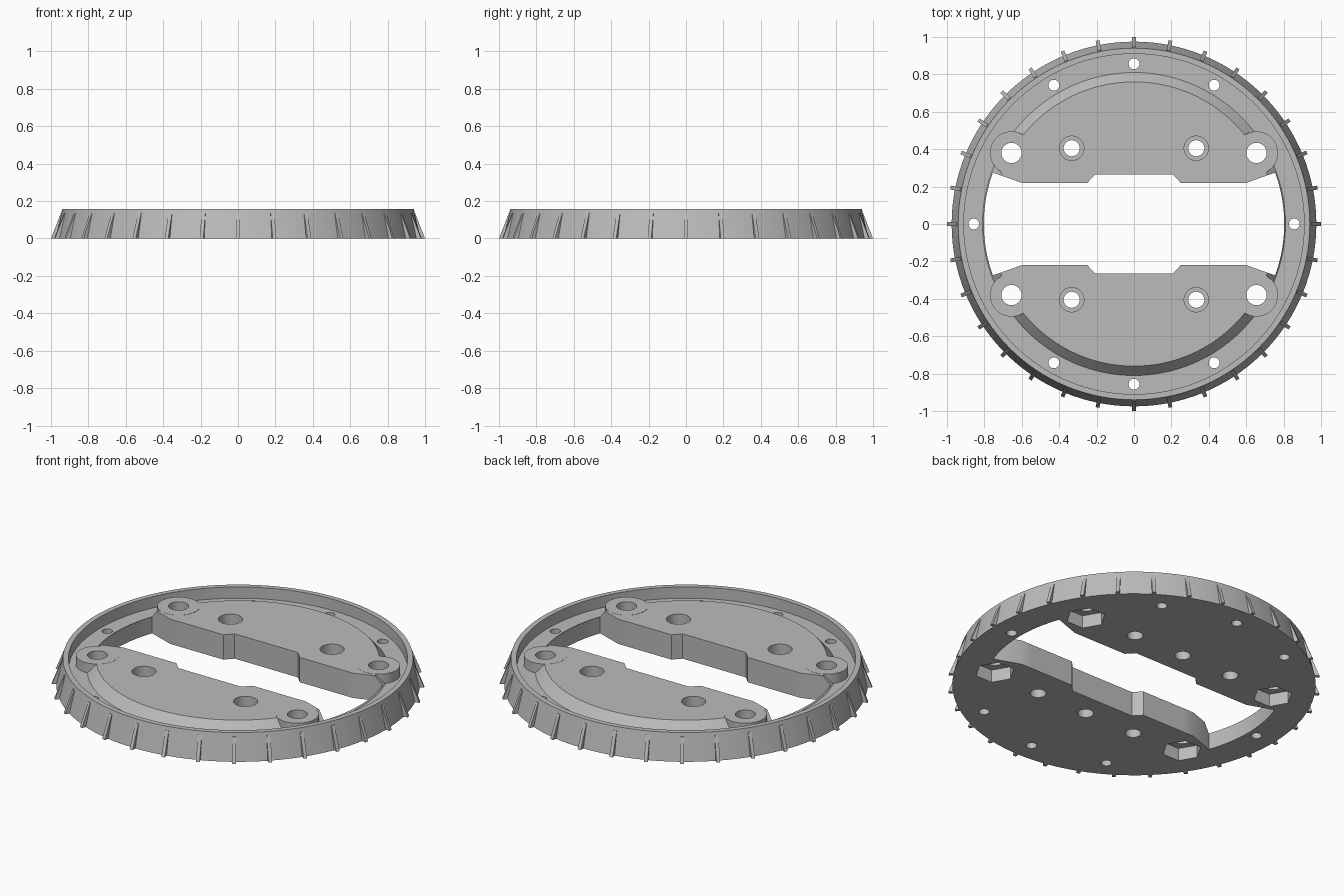
import bpy, bmesh
from math import cos, sin, pi, radians
from mathutils import Matrix, Vector

if "Cube" in bpy.data.objects:
    bpy.data.objects.remove(bpy.data.objects["Cube"])

grey = bpy.data.materials.new("plain_grey")
grey.use_nodes = True
grey.diffuse_color = (0.5, 0.5, 0.5, 1)
grey.node_tree.nodes["Principled BSDF"].inputs["Base Color"].default_value = (0.5, 0.5, 0.5, 1)

RIM_TOP, FLOOR, DECK = 0.157, 0.09, 0.147
LUGS = [(sx * 0.655, sy * 0.38) for sx in (1, -1) for sy in (1, -1)]
BOLTS = [(sx * 0.333, sy * 0.405) for sx in (1, -1) for sy in (1, -1)]


def finish(name, bm):
    bmesh.ops.recalc_face_normals(bm, faces=bm.faces)
    mesh = bpy.data.meshes.new(name)
    bm.to_mesh(mesh)
    bm.free()
    mesh.materials.append(grey)
    obj = bpy.data.objects.new(name, mesh)
    bpy.context.collection.objects.link(obj)
    return obj


def cylinder(bm, spot, radius, z0, z1, sides=48, turn=0.0):
    place = Matrix.Translation((*spot, (z0 + z1) / 2)) @ Matrix.Rotation(turn, 4, "Z")
    bmesh.ops.create_cone(bm, cap_ends=True, segments=sides, radius1=radius,
                          radius2=radius, depth=z1 - z0, matrix=place)


def prism(bm, points, offset):
    face = bm.faces.new([bm.verts.new(p) for p in points])
    extruded = bmesh.ops.extrude_face_region(bm, geom=[face])["geom"]
    moved = [v for v in extruded if isinstance(v, bmesh.types.BMVert)]
    bmesh.ops.translate(bm, verts=moved, vec=offset)
    return list(face.verts) + moved


def combine(target, tool, operation):
    mod = target.modifiers.new(tool.name, "BOOLEAN")
    mod.operation, mod.solver, mod.object = operation, "EXACT", tool
    bpy.context.view_layer.objects.active = target
    bpy.ops.object.modifier_apply(modifier=mod.name)
    bpy.data.objects.remove(tool)


def smooth(obj):
    bpy.ops.object.select_all(action="DESELECT")
    obj.select_set(True)
    bpy.context.view_layer.objects.active = obj
    bpy.ops.object.shade_smooth_by_angle(angle=radians(25))


# Turned body: sloped outer wall, rim, sunken floor, chamfered raised deck
bm = bmesh.new()
profile = [(0, 0), (0.975, 0), (0.94, RIM_TOP), (0.91, RIM_TOP), (0.91, FLOOR),
           (0.81, FLOOR), (0.76, DECK), (0, DECK)]
verts = [bm.verts.new((r, 0, z)) for r, z in profile]
edges = [bm.edges.new(pair) for pair in zip(verts, verts[1:])]
bmesh.ops.spin(bm, geom=verts + edges, cent=(0, 0, 0), axis=(0, 0, 1),
               angle=2 * pi, steps=128, use_duplicate=False)
bmesh.ops.remove_doubles(bm, verts=bm.verts, dist=0.0001)
body = finish("ring_body", bm)

# Round mounting lugs
bm = bmesh.new()
for spot in LUGS:
    cylinder(bm, spot, 0.115, 0.04, DECK + 0.001, 64)
combine(body, finish("lugs", bm), "UNION")

# Central slot with stepped edges and rounded ends
bm = bmesh.new()
arc = [(0.803 * cos(radians(a)), 0.803 * sin(radians(a))) for a in range(-20, 21, 2)]
step = [(0.6, 0.22), (0.25, 0.22), (0.207, 0.265)]
half = arc + step + [(-x, y) for x, y in reversed(step)]
outline = half + [(-x, -y) for x, y in half]
prism(bm, [(x, y, -0.1) for x, y in outline], Vector((0, 0, 0.4)))
combine(body, finish("slot_cutter", bm), "DIFFERENCE")

# Through holes: rim screws, deck bolts and lugs
bm = bmesh.new()
for deg in (0, 60, 90, 120, 180, 240, 270, 300):
    cylinder(bm, (0.857 * cos(radians(deg)), 0.857 * sin(radians(deg))), 0.029, -0.1, 0.3, 32)
for spot in BOLTS:
    cylinder(bm, spot, 0.043, -0.1, 0.3)
for spot in LUGS:
    cylinder(bm, spot, 0.054, -0.1, 0.3)
combine(body, finish("hole_cutter", bm), "DIFFERENCE")

# Counterbores above, hexagonal nut pockets and blind holes below
bm = bmesh.new()
for spot in BOLTS:
    cylinder(bm, spot, 0.065, 0.07, 0.3)
for spot in LUGS:
    cylinder(bm, spot, 0.107, -0.1, 0.075, 6, radians(30))
for y in (0.405, -0.405):
    cylinder(bm, (0, y), 0.043, -0.1, 0.1)
combine(body, finish("pocket_cutter", bm), "DIFFERENCE")
smooth(body)

# Tapered grip ribs around the outer wall
bm = bmesh.new()
rib = [(0.96, 0), (1.0, 0), (0.947, 0.135), (0.93, 0.135)]
for i in range(32):
    verts = prism(bm, [(r, -0.01, z) for r, z in rib], Vector((0, 0.02, 0)))
    bmesh.ops.rotate(bm, verts=verts, cent=(0, 0, 0),
                     matrix=Matrix.Rotation(2 * pi * i / 32, 3, "Z"))
finish("grip_ribs", bm)
